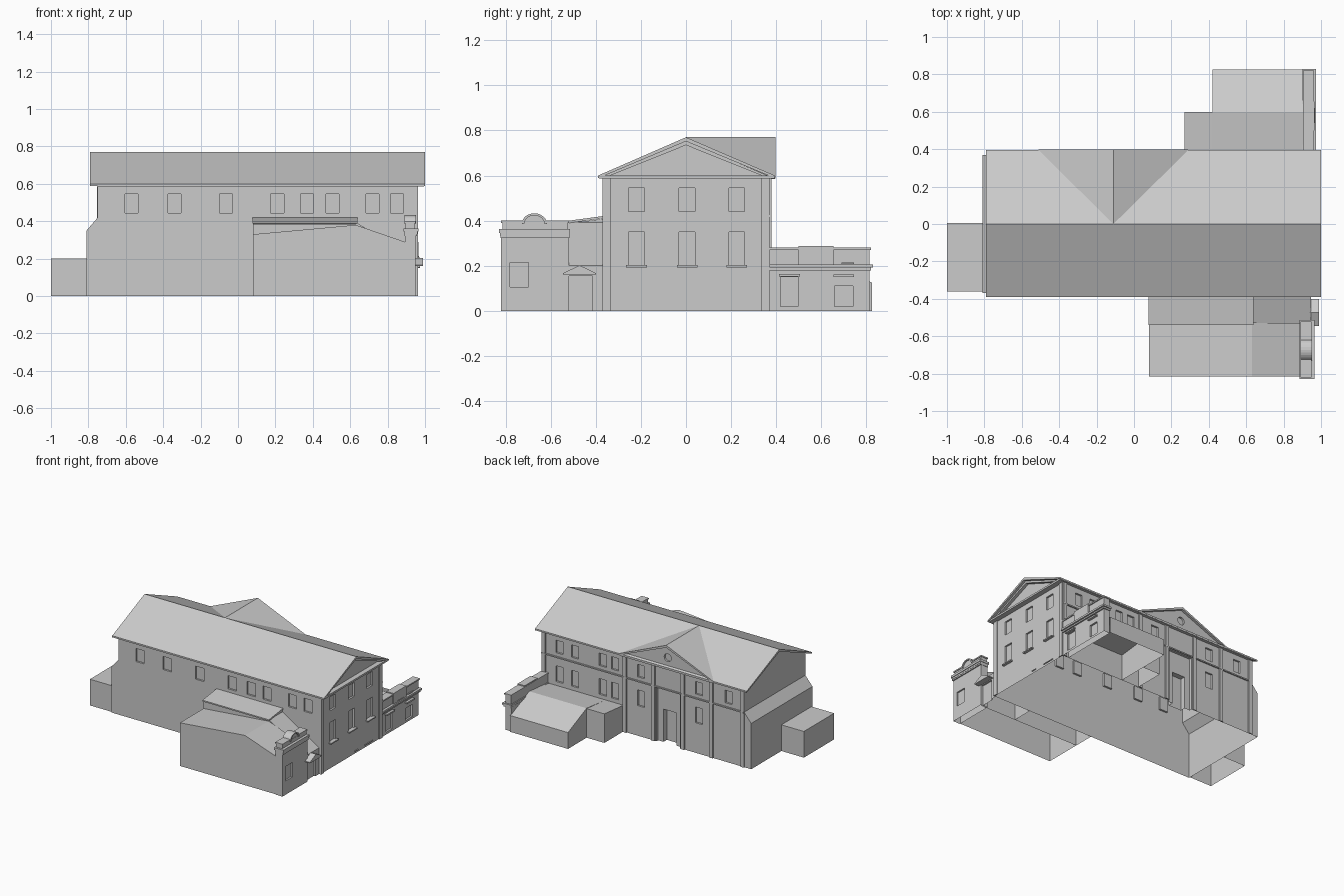
import bpy, bmesh, math
from mathutils import Vector

if "Cube" in bpy.data.objects:
    bpy.data.objects.remove(bpy.data.objects["Cube"])


def make(name, bm):
    bmesh.ops.recalc_face_normals(bm, faces=bm.faces)
    me = bpy.data.meshes.new(name)
    bm.to_mesh(me)
    bm.free()
    ob = bpy.data.objects.new(name, me)
    bpy.context.collection.objects.link(ob)
    return ob


def add_prism(bm, pts, axis, a, b):
    # extrude a 2D profile along an axis: x -> (y,z), y -> (x,z)
    def place(p, t):
        return (t, p[0], p[1]) if axis == 'x' else (p[0], t, p[1])
    va = [bm.verts.new(place(p, a)) for p in pts]
    vb = [bm.verts.new(place(p, b)) for p in pts]
    n = len(pts)
    bm.faces.new(va)
    bm.faces.new(vb[::-1])
    for i in range(n):
        j = (i + 1) % n
        bm.faces.new((va[i], vb[i], vb[j], va[j]))


def prism(name, pts, axis, a, b):
    bm = bmesh.new()
    add_prism(bm, pts, axis, a, b)
    return make(name, bm)


def rect(u0, u1, z0, z1):
    return [(u0, z0), (u1, z0), (u1, z1), (u0, z1)]


def boxes(name, items):
    # items: (x0, x1, y0, y1, z0, z1)
    bm = bmesh.new()
    for x0, x1, y0, y1, z0, z1 in items:
        add_prism(bm, rect(x0, x1, z0, z1), 'y', y0, y1)
    return make(name, bm)


def carve(ob, cutter):
    mod = ob.modifiers.new("cut", 'BOOLEAN')
    mod.operation, mod.solver, mod.object = 'DIFFERENCE', 'EXACT', cutter
    dg = bpy.context.evaluated_depsgraph_get()
    dg.update()
    me = bpy.data.meshes.new_from_object(ob.evaluated_get(dg))
    ob.modifiers.clear()
    ob.data = me
    bpy.data.objects.remove(cutter)


def open_up(ob, test=lambda c: False):
    # the building is a shell: no floor, no hidden party walls
    bm = bmesh.new()
    bm.from_mesh(ob.data)
    gone = [f for f in bm.faces
            if f.calc_center_median().z < 1e-3 or test(f.calc_center_median())]
    bmesh.ops.delete(bm, geom=gone, context='FACES')
    bm.to_mesh(ob.data)
    bm.free()


W, D = 0.035, 0.014      # window half width, recess depth
X1, Y1 = 0.955, 0.37     # main wall planes

# main block with recessed windows
body = prism("main_walls", [(-.81, 0), (X1, 0), (X1, .6), (-.75, .6), (-.75, .42), (-.81, .35)],
             'y', -Y1, Y1)
cuts = []
for x in (-.57, -.34, -.065, .21, .37, .505, .72, .85):
    cuts.append((x - W, x + W, -Y1 - .1, -Y1 + D, .445, .545))
for y in (-.22, .005, .225):
    for z0, z1 in ((.44, .545), (.2, .35)):
        cuts.append((X1 - D, X1 + .1, y - W, y + W, z0, z1))
for x in (-.62, -.37, .12, .34, .445, .68, .81):
    cuts.append((x - .03, x + .03, Y1 - D, Y1 + .1, .45, .545))
    if x != -.62:
        cuts.append((x - .03, x + .03, Y1 - D, Y1 + .1, .23, .35))
cuts.append((-.21, -.01, Y1 - .02, Y1 + .1, -.1, .41))
carve(body, boxes("cutter", cuts))
carve(body, boxes("cutter", [(-.165, -.055, Y1 - .06, Y1 + .1, -.1, .25)]))
open_up(body, lambda c: c.z > .599)

# roofs
def chevron(c, h0, h1):
    return [(c - h0, .588), (c - h0, .6), (c, .77), (c + h1, .6), (c + h1, .588), (c, .752)]

prism("main_roof", chevron(0, .39, .395), 'x', -.79, 1.0)
prism("cross_gable_roof", chevron(-.11, .4, .4), 'y', 0, .397)
for name, x in (("left_gable", -.75), ("right_gable", .945)):
    prism(name, [(-Y1, .595), (Y1, .595), (0, .757)], 'x', x, x + .012)

# back pediment with round window
ped = prism("back_pediment", [(-.49, .595), (.27, .595), (-.11, .757)], 'y', .345, .378)
ring = [(-.11 + .03 * math.cos(i * math.pi / 8), .668 + .03 * math.sin(i * math.pi / 8))
        for i in range(16)]
carve(ped, prism("cutter", ring, 'y', .364, .5))

# eaves, pediment cornices and raking mouldings
boxes("cornices", [(X1, .995, -.385, .39, .586, .6), (-.75, .995, Y1, .39, .586, .598),
                   (-.75, .995, -.385, -Y1, .586, .598), (-.5, .28, Y1, .394, .584, .6)])
prism("raking_moulding", [(-.36, .59), (-.385, .59), (0, .755), (.385, .59), (.36, .59), (0, .735)],
      'x', X1, .98)

# string course, corner and centre pilasters
trim = [(-.75, X1 + .004, Y1, Y1 + .01, .415, .424)]
for y in (-.3525, .3525):
    trim.append((X1, X1 + .008, y - .0175, y + .0175, 0, .586))
for x in (-.74, -.475, -.235, .015, .255, .94):
    trim.append((x - .015, x + .015, Y1, Y1 + .009, 0, .586))
boxes("pilasters_and_string_course", trim)

# window sills and basement vents on the gable end
boxes("gable_sills", [(X1, X1 + .02, y - .046, y + .046, .193, .202) for y in (-.22, .005, .225)]
      + [(X1, X1 + .006, .04, .08, .016, .022), (X1, X1 + .006, .165, .26, .016, .022)])

# left annex
annex = boxes("left_annex", [(-1, -.81, -.36, .005, 0, .2)])
open_up(annex, lambda c: c.x > -.811)

# front wing
wing = prism("front_wing", [(.08, 0), (.9, 0), (.9, .287), (.63, .38), (.08, .33)], 'y', -.815, -.53)
open_up(wing, lambda c: c.x > .899 or (c.y > -.531 and c.z < .1))
lean = prism("front_wing_lean_to", [(-.53, 0), (-Y1, 0), (-Y1, .408), (-.53, .385)], 'x', .08, .635)
open_up(lean, lambda c: c.y > -.371)
prism("lean_to_roof", [(-.54, .387), (-Y1, .409), (-Y1, .42), (-.54, .397)], 'x', .078, .64)
passage = prism("passage", [(.63, 0), (.945, 0), (.945, .2), (.63, .395)], 'y', -.53, -Y1)
carve(passage, boxes("cutter", [(.933, 1.1, -.523, -.415, -.1, .155)]))
open_up(passage, lambda c: c.x < .631 or c.y > -.371)
prism("door_pediment", [(-.545, .16), (-.4, .16), (-.4, .167), (-.472, .202), (-.545, .167)],
      'x', .93, .99)

# front wing facade with arched parapet
facade = prism("front_wing_facade", rect(-.82, -.52, 0, .33), 'x', .892, .95)
carve(facade, boxes("cutter", [(.938, 1.1, -.782, -.7, .105, .215)]))
open_up(facade)
boxes("front_wing_cornice", [(.89, .958, -.824, -.517, .322, .332), (.885, .965, -.83, -.514, .345, .362),
                             (.889, .96, -.825, -.517, .332, .345)])
boxes("front_wing_parapet", [(.892, .945, -.815, -.525, .362, .392), (.889, .95, -.82, -.72, .39, .4),
                             (.889, .95, -.625, -.52, .39, .4)])


def arch(r):
    return [(-.673 + r * math.cos(i * math.pi / 12), .385 + r * .85 * math.sin(i * math.pi / 12))
            for i in range(13)]

prism("parapet_arch", arch(.045), 'x', .895, .943)
prism("parapet_arch_rim", arch(.056) + arch(.045)[::-1], 'x', .889, .953)

# back wing
rear = prism("back_wing", [(Y1, 0), (.825, 0), (.825, .125), (.6, .225), (Y1, .2)], 'x', .42, .91)
open_up(rear, lambda c: c.y < .371 or c.x > .909)
porch = prism("back_wing_porch", [(Y1, 0), (.6, 0), (.6, .222), (Y1, .2)], 'x', .27, .42)
open_up(porch, lambda c: c.y < .371 or c.x > .419)
front = prism("back_wing_facade", rect(Y1, .815, 0, .2), 'x', .905, X1)
carve(front, boxes("cutter", [(X1 - D, 1.1, .42, .498, .018, .15), (X1 - D, 1.1, .66, .74, .018, .11)]))
open_up(front)
boxes("back_wing_cornice", [(.903, .966, Y1, .822, .178, .188), (.9, .974, Y1, .829, .192, .206),
                            (.904, .962, Y1, .82, .186, .194)])
boxes("back_wing_parapet", [(.908, .955, Y1, .815, .206, .272), (.903, .962, Y1, .822, .27, .28),
                            (.905, .965, .5, .655, .206, .288),
                            (.95, .968, .54, .62, .208, .215), (.95, .962, .69, .745, .208, .215)])
boxes("back_wing_hoods", [(X1, X1 + .018, .412, .506, .152, .163), (X1, X1 + .018, .655, .745, .15, .162)])
